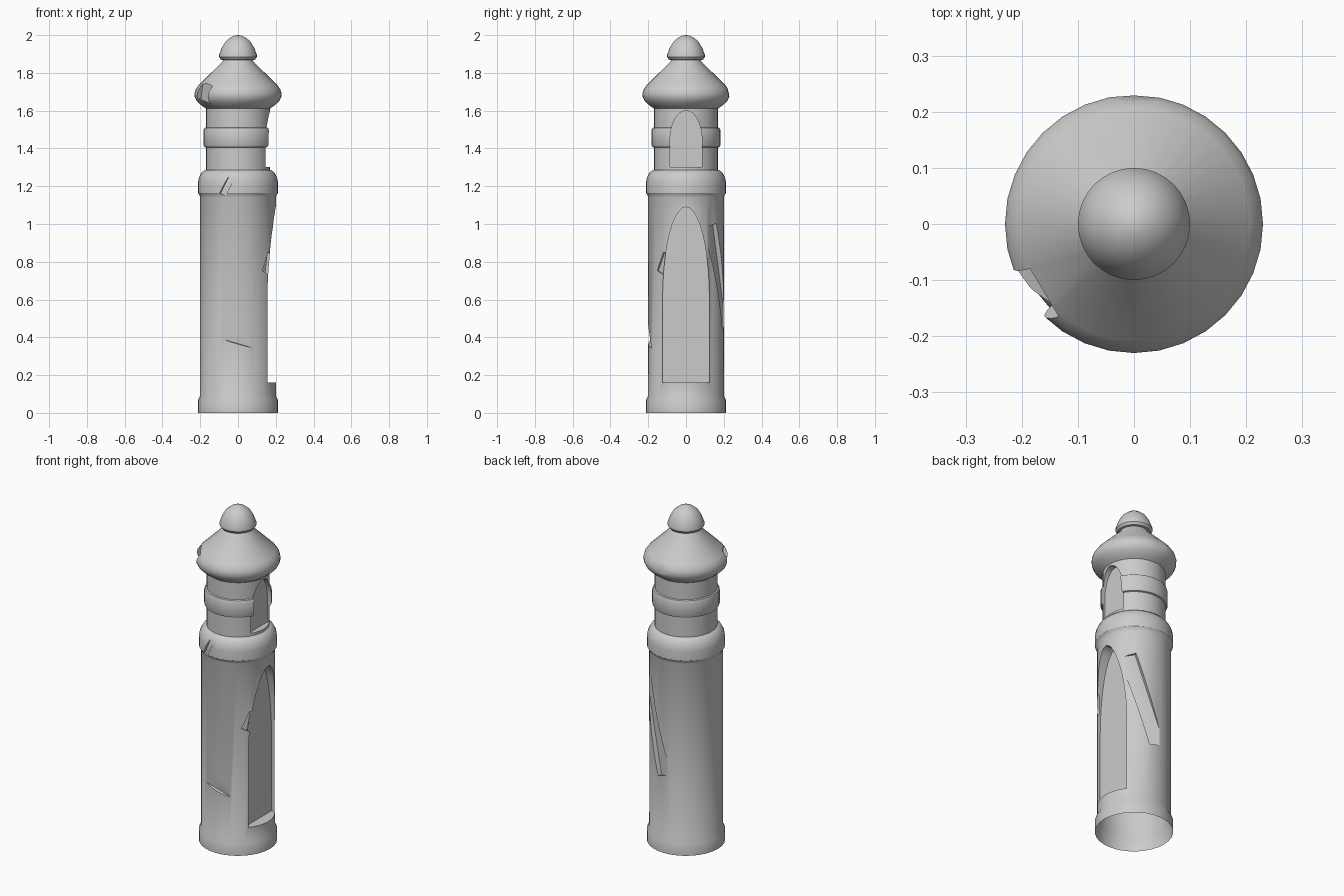
import bpy, bmesh
from math import sin, cos, pi, radians
from mathutils import Matrix

if "Cube" in bpy.data.objects:
    bpy.data.objects.remove(bpy.data.objects["Cube"])

SIDES = 32

def new_object(name, bm):
    bmesh.ops.recalc_face_normals(bm, faces=bm.faces[:])
    mesh = bpy.data.meshes.new(name)
    bm.to_mesh(mesh)
    bm.free()
    ob = bpy.data.objects.new(name, mesh)
    bpy.context.collection.objects.link(ob)
    return ob

def lathe(name, profile):
    bm = bmesh.new()
    rings = [[bm.verts.new((r * cos(2 * pi * i / SIDES), r * sin(2 * pi * i / SIDES), z))
              for i in range(SIDES)] for r, z in profile]
    for a, b in zip(rings, rings[1:]):
        for i in range(SIDES):
            j = (i + 1) % SIDES
            bm.faces.new((a[i], a[j], b[j], b[i]))
    bm.faces.new(rings[0])
    tip = bm.verts.new((0, 0, 2))
    for i in range(SIDES):
        bm.faces.new((rings[-1][i], rings[-1][(i + 1) % SIDES], tip))
    return new_object(name, bm)

def arch(name, half, bottom, spring, top, depth):
    """Arched recess cutter on the +x side."""
    outline = [(-half, bottom), (half, bottom)]
    outline += [(half * cos(pi * k / 20), spring + (top - spring) * sin(pi * k / 20))
                for k in range(21)]
    bm = bmesh.new()
    face = bm.faces.new([bm.verts.new((depth, y, z)) for y, z in outline])
    ext = bmesh.ops.extrude_face_region(bm, geom=[face])
    bmesh.ops.translate(bm, vec=(0.3, 0, 0),
                        verts=[v for v in ext['geom'] if isinstance(v, bmesh.types.BMVert)])
    return new_object(name, bm)

def chip(name, phi, depth, z, width, height, roll=0, pitch=0, shift=0):
    """Box cutter whose inner face lies at radius depth, anchored at its lower edge."""
    m = (Matrix.Rotation(radians(phi), 4, 'Z') @ Matrix.Translation((depth, shift, z))
         @ Matrix.Rotation(radians(roll), 4, 'X') @ Matrix.Rotation(radians(pitch), 4, 'Y')
         @ Matrix.Translation((0.1, 0, height / 2)) @ Matrix.Diagonal((0.2, width, height, 1)))
    bm = bmesh.new()
    bmesh.ops.create_cube(bm, size=1, matrix=m)
    return new_object(name, bm)

# turned tower: base, shaft, collar, lantern, ring, roof and finial
tower = lathe("tower", [
    (.212, 0), (.212, .068), (.2, .092), (.2, 1.142), (.205, 1.155), (.212, 1.165),
    (.212, 1.218), (.207, 1.245), (.194, 1.27), (.178, 1.285), (.17, 1.287),
    (.17, 1.405), (.178, 1.408), (.183, 1.418), (.183, 1.495), (.178, 1.508), (.17, 1.511),
    (.17, 1.612), (.19, 1.625), (.218, 1.65), (.229, 1.672), (.23, 1.692),
    (.224, 1.713), (.207, 1.737), (.083, 1.858), (.078, 1.868), (.09, 1.87),
    (.1, 1.884), (.1, 1.895), (.085, 1.935), (.066, 1.966), (.04, 1.987), (.018, 1.997)])

cutters = [
    # recessed door and window
    arch("door_cutter", .124, .16, .60, 1.09, .135),
    arch("window_cutter", .085, 1.303, 1.44, 1.6, .135),
    # damage to the stone
    chip("back_gouge", 65, .174, .455, .09, .56, roll=17, shift=.08),
    chip("front_chip", 270, .183, .367, .25, .2, roll=-16, pitch=10),
    chip("collar_chip", 247, .198, 1.155, .035, .11, roll=-28),
    chip("door_edge_chip", -42, .188, .74, .06, .11, roll=-25),
    chip("roof_chip", 211, .2, 1.65, .1, .11, roll=-15),
    chip("roof_back_chip", 88, .232, 1.66, .4, .15, pitch=-12),
]
bpy.context.view_layer.objects.active = tower
tower.select_set(True)
for c in cutters:
    mod = tower.modifiers.new(c.name, 'BOOLEAN')
    mod.operation = 'DIFFERENCE'
    mod.solver = 'EXACT'
    mod.object = c
    bpy.ops.object.modifier_apply(modifier=mod.name)
    bpy.data.objects.remove(c)

# open underside
bm = bmesh.new()
bm.from_mesh(tower.data)
floor = [f for f in bm.faces if all(v.co.z < .001 for v in f.verts)]
bmesh.ops.delete(bm, geom=floor, context='FACES')
bm.to_mesh(tower.data)
bm.free()
bpy.ops.object.shade_smooth_by_angle(angle=radians(30))
